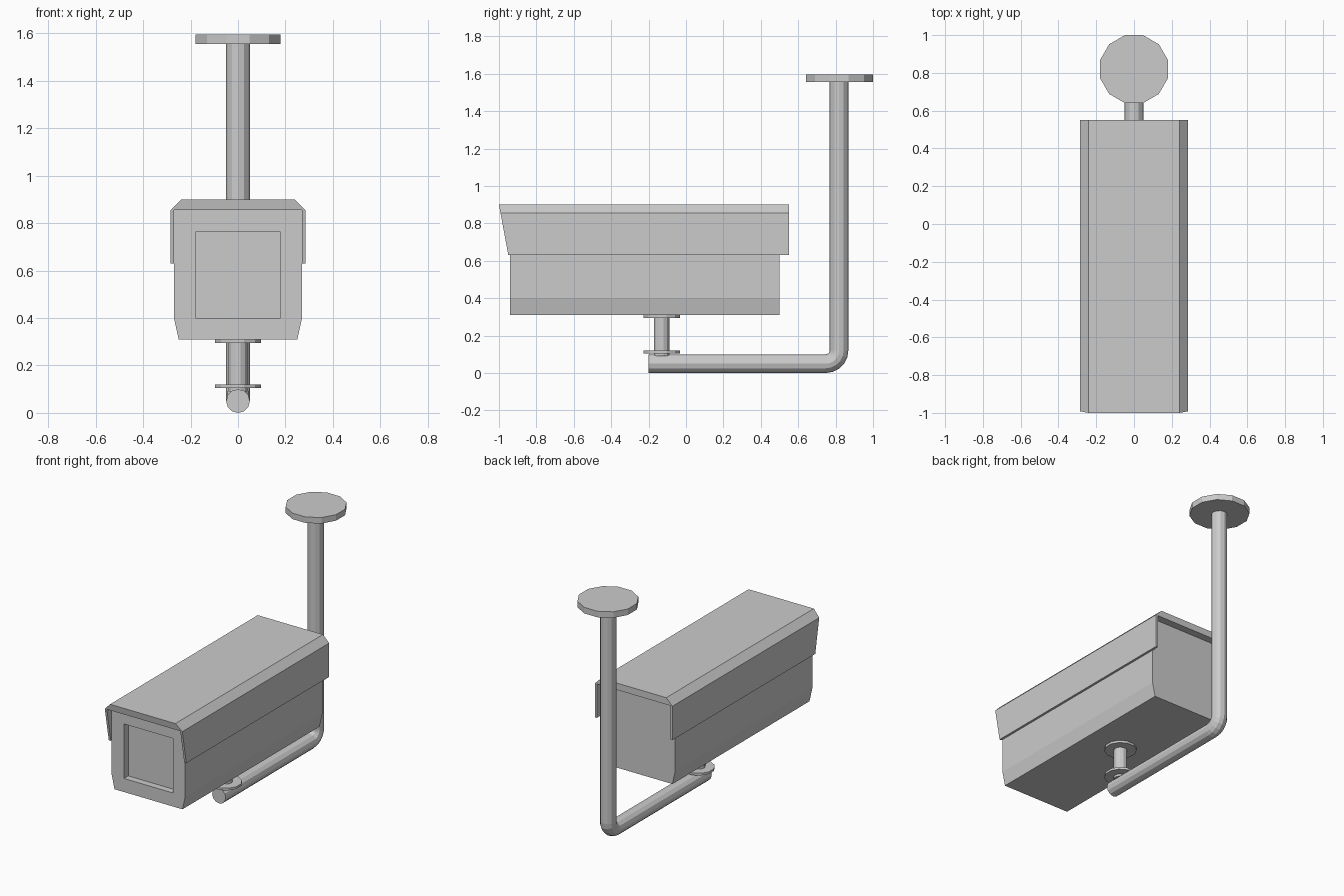
import bpy, bmesh
from math import sin, cos, pi
from mathutils import Vector

if "Cube" in bpy.data.objects:
    bpy.data.objects.remove(bpy.data.objects["Cube"])


def loft(name, rings, smooth=False):
    """Skin a list of equal-sized point rings and cap both ends."""
    bm = bmesh.new()
    vs = [[bm.verts.new(p) for p in ring] for ring in rings]
    n = len(vs[0])
    for a, b in zip(vs, vs[1:]):
        for i in range(n):
            j = (i + 1) % n
            bm.faces.new((a[i], a[j], b[j], b[i]))
    bm.faces.new(vs[0][::-1])
    bm.faces.new(vs[-1])
    bmesh.ops.recalc_face_normals(bm, faces=bm.faces[:])
    me = bpy.data.meshes.new(name)
    bm.to_mesh(me)
    bm.free()
    ob = bpy.data.objects.new(name, me)
    bpy.context.collection.objects.link(ob)
    return ob


def mirrored(half):
    """Close a right-hand half profile across x = 0."""
    return half + [(-x, z) for x, z in reversed(half)]


def disc(name, y, z0, z1, r, sides=12):
    ang = [2 * pi * (i + 0.5) / sides for i in range(sides)]
    return loft(name, [[(r * cos(a), y + r * sin(a), z) for a in ang] for z in (z0, z1)])


# Camera housing with tapered bottom edges
profile = mirrored([(0.25, 0.31), (0.27, 0.40), (0.27, 0.855)])
housing = loft("housing", [[(x, y, z) for x, z in profile] for y in (-0.94, 0.50)])

# Window recess in the front
window = mirrored([(0.18, 0.40), (0.18, 0.762)])
cutter = loft("window_cutter", [[(x, y, z) for x, z in window] for y in (-1.1, -0.895)])
cutter.hide_render = True
cutter.hide_viewport = True
cut = housing.modifiers.new("window_recess", 'BOOLEAN')
cut.object = cutter
cut.operation = 'DIFFERENCE'
cut.solver = 'EXACT'

# Sun shield: folded cover with a raked front edge
shield = mirrored([(0.27, 0.855), (0.27, 0.63), (0.285, 0.63), (0.285, 0.855), (0.24, 0.90)])
loft("sun_shield", [
    [(x, -1.0 + 0.05 * (0.90 - z) / 0.27, z) for x, z in shield],
    [(x, 0.55, z) for x, z in shield]])

# Swivel post between the housing and the arm
disc("swivel_post", -0.13, 0.09, 0.31, 0.042)
disc("swivel_lower_plate", -0.13, 0.105, 0.12, 0.10)
disc("swivel_upper_plate", -0.13, 0.295, 0.31, 0.10)

# Bent support pipe: horizontal arm, elbow, vertical drop
R, r, cy, cz = 0.07, 0.05, 0.748, 0.12
path = [(-0.20, cz - R, 0)]
path += [(cy + R * sin(t), cz - R * cos(t), t) for t in (pi / 2 * i / 5 for i in range(6))]
path += [(cy + R, 1.57, pi / 2)]
rings = []
for y, z, t in path:
    side, up = Vector((1, 0, 0)), Vector((0, -sin(t), cos(t)))
    angles = [2 * pi * i / 12 for i in range(12)]
    rings.append([Vector((0, y, z)) + r * (cos(a) * side + sin(a) * up) for a in angles])
loft("support_pipe", rings)

# Ceiling mounting plate
disc("ceiling_plate", 0.82, 1.555, 1.595, 0.186)
